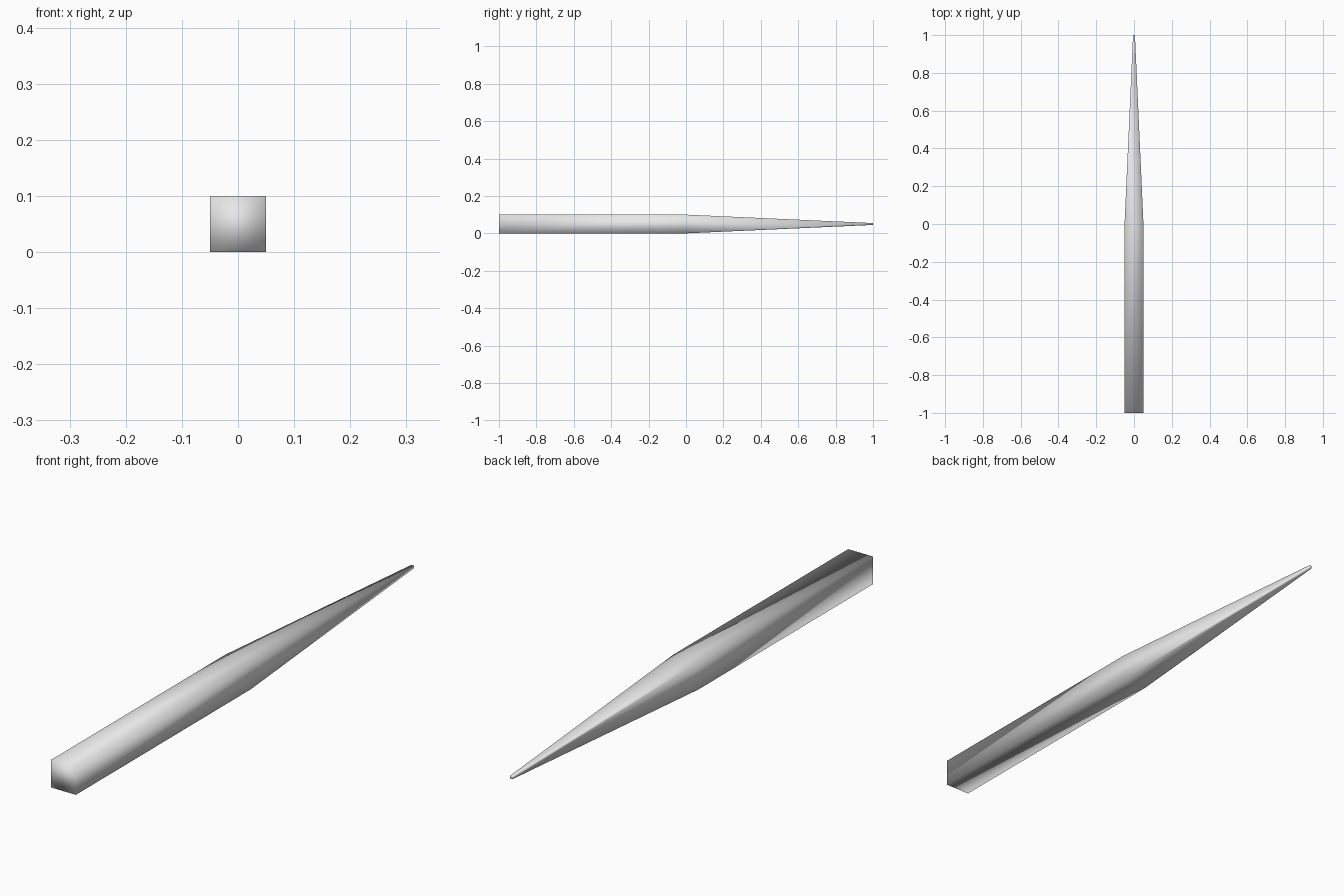
import bpy
import bmesh

cube = bpy.data.objects.get("Cube")
if cube:
    bpy.data.objects.remove(cube, do_unlink=True)

# Single grey material
grey = bpy.data.materials.new("light_grey")
grey.use_nodes = True
colour = (0.8, 0.8, 0.8, 1.0)
grey.diffuse_color = colour
grey.node_tree.nodes["Principled BSDF"].inputs["Base Color"].default_value = colour

# Square sections along the length: (y, half width)
SECTIONS = [(-1.0, 0.05), (0.0, 0.05), (1.0, 0.005)]
CORNERS = [(-1, 1), (1, 1), (1, -1), (-1, -1)]
CENTRE_Z = 0.05

bm = bmesh.new()
rings = [[bm.verts.new((sx * h, y, CENTRE_Z + sz * h)) for sx, sz in CORNERS]
         for y, h in SECTIONS]

# Straight shaft, then tapering point, with alternating diagonals
for near, far in zip(rings, rings[1:]):
    for i in range(4):
        j = (i + 1) % 4
        if i % 2 == 0:
            bm.faces.new((near[i], near[j], far[j]))
            bm.faces.new((near[i], far[j], far[i]))
        else:
            bm.faces.new((near[i], near[j], far[i]))
            bm.faces.new((near[j], far[j], far[i]))

# Blunt end and tiny tip end
bm.faces.new(rings[0])
bm.faces.new(rings[-1])
bmesh.ops.recalc_face_normals(bm, faces=bm.faces)

# Soft shading across every edge
for face in bm.faces:
    face.smooth = True

mesh = bpy.data.meshes.new("tapered_stake")
bm.to_mesh(mesh)
bm.free()
mesh.materials.append(grey)
stake = bpy.data.objects.new("tapered_stake", mesh)
bpy.context.collection.objects.link(stake)
